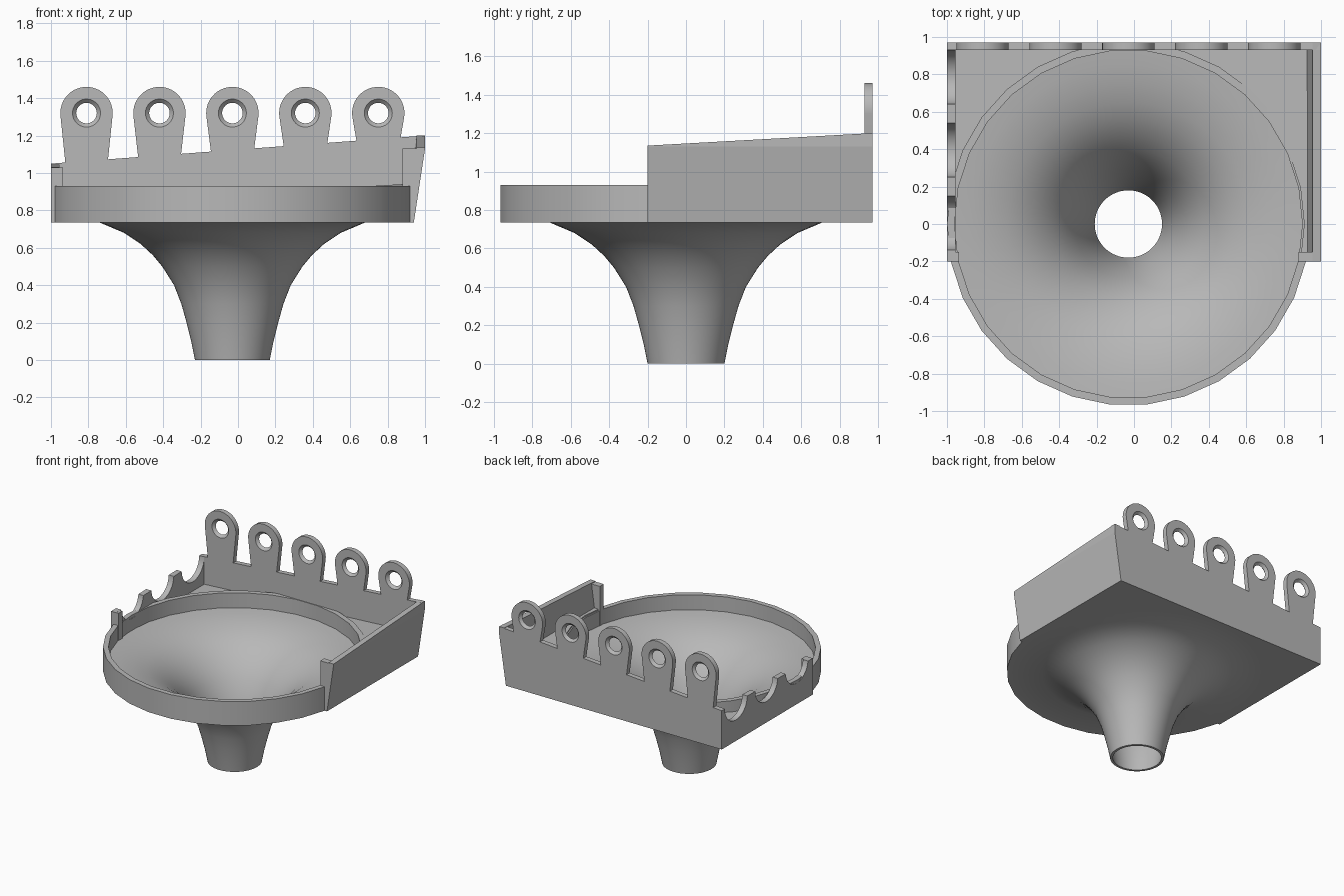
import bpy, bmesh, math
from mathutils import Vector

old = bpy.data.objects.get("Cube")
if old:
    bpy.data.objects.remove(old, do_unlink=True)

CX = -0.03                      # axis of the funnel
BASE, RIM = 0.735, 0.93         # underside of the tray and top of the rim
FRONT, BACK, WALL = -0.2, 0.97, 0.04

grey = bpy.data.materials.new("plain grey")
grey.use_nodes = True
colour = (0.48, 0.48, 0.48, 1)
grey.diffuse_color = colour
grey.node_tree.nodes["Principled BSDF"].inputs["Base Color"].default_value = colour


def make(name, bm):
    """Turn a bmesh into an object in the scene."""
    bmesh.ops.recalc_face_normals(bm, faces=bm.faces)
    mesh = bpy.data.meshes.new(name)
    bm.to_mesh(mesh)
    bm.free()
    mesh.materials.append(grey)
    obj = bpy.data.objects.new(name, mesh)
    bpy.context.collection.objects.link(obj)
    return obj


def loft(name, loops, ring=False):
    """Bridge equal loops; ring joins the last to the first, else cap the ends."""
    bm = bmesh.new()
    rows = [[bm.verts.new(p) for p in loop] for loop in loops]
    n = len(rows[0])
    pairs = list(zip(rows, rows[1:])) + ([(rows[-1], rows[0])] if ring else [])
    for a, b in pairs:
        for i in range(n):
            j = (i + 1) % n
            bm.faces.new((a[i], a[j], b[j], b[i]))
    if not ring:
        bm.faces.new(rows[0])
        bm.faces.new(rows[-1])
    return make(name, bm)


def circle(r, z, n):
    return [(CX + r * math.cos(math.tau * i / n), r * math.sin(math.tau * i / n), z)
            for i in range(n)]


def revolve(name, profile, n, ring=True):
    return loft(name, [circle(r, z, n) for r, z in profile], ring)


def extrude_y(name, outline, y0, y1):
    return loft(name, [[(x, y, z) for x, z in outline] for y in (y0, y1)])


def cut(obj, cutter):
    mod = obj.modifiers.new("cut", 'BOOLEAN')
    mod.operation, mod.solver, mod.object = 'DIFFERENCE', 'EXACT', cutter
    bpy.context.view_layer.objects.active = obj
    bpy.ops.object.modifier_apply(modifier=mod.name)
    bpy.data.objects.remove(cutter, do_unlink=True)


def smooth(obj):
    bpy.ops.object.select_all(action='DESELECT')
    obj.select_set(True)
    bpy.context.view_layer.objects.active = obj
    bpy.ops.object.shade_smooth_by_angle(angle=math.radians(30))


def top_z(x):
    """Sloping top edge of the back wall."""
    return 1.2 - 0.075 * (1 - x)


def floor_z(x):
    """Sloping floor in the corners of the tray."""
    return 0.83 + 0.06 * (x + 0.955)


# Flared funnel, outside then inside
outer = [(.2, 0), (.22, .1), (.245, .2), (.273, .3), (.312, .4), (.375, .5),
         (.425, .56), (.49, .62), (.58, .68), (.71, BASE), (.945, BASE)]
inner = [(.945, .81), (.85, .802), (.75, .785), (.65, .755), (.56, .715), (.47, .65),
         (.4, .58), (.34, .5), (.29, .4), (.25, .3), (.22, .2), (.197, .1), (.18, 0)]
smooth(revolve("funnel", outer + inner, 64))

# Round rim
smooth(revolve("rim", [(.97, BASE), (.97, RIM), (.93, RIM), (.93, BASE)], 30))

# Tray floor with the bowl cut away
floor = extrude_y("tray_floor", [(-1, BASE), (.94, BASE), (.96, floor_z(.96)),
                                 (-1, floor_z(-1))], FRONT, BACK)
cut(floor, revolve("bowl_cutter", [(.94, .5), (.94, 1.3)], 30, ring=False))

# Back wall
extrude_y("back_wall", [(-1, BASE), (.94, BASE), (1, 1.13), (1, top_z(1)),
                        (-1, top_z(-1))], BACK - WALL, BACK)

# Hanging tabs with holes flared on both sides
TAB_Z, TAB_R = 1.32, 0.14
for k in range(5):
    cx = CX + 0.39 * (k - 2)
    foot = top_z(cx) - 0.06
    arc = [(cx + TAB_R * math.cos(a), TAB_Z + TAB_R * math.sin(a))
           for a in (math.radians(-8 + 196 * i / 28) for i in range(29))]
    tab = extrude_y(f"hanging_tab_{k + 1}",
                    arc + [(cx - .108, foot), (cx + .108, foot)], BACK - WALL, BACK)
    loops = [[(cx + r * math.cos(math.tau * i / 30), y,
               TAB_Z + r * math.sin(math.tau * i / 30)) for i in range(30)]
             for r, y in ((.085, .92), (.055, .95), (.085, .98))]
    cut(tab, loft("hole_cutter", loops))
    smooth(tab)

# Leaning wall on the left
section = lambda y, top: [(.9, y, BASE), (.94, y, BASE), (1, y, 1.13),
                          (1, y, top), (.955, y, top)]
loft("left_wall", [section(FRONT, 1.135), section(BACK, 1.2)])
extrude_y("left_post", [(.88, BASE), (.94, BASE), (1, 1.13), (.88, 1.13)],
          FRONT, FRONT + 0.05)

# Upright wall on the right with scallops
right = loft("right_wall", [[(x, FRONT, BASE), (x, BACK, BASE), (x, BACK, 1.05),
                             (x, FRONT, 1.03)] for x in (-1, -.955)])
for cy in (0.005, 0.395, 0.785):
    loops = [[(x, cy + .145 * math.cos(math.tau * i / 30),
               1.05 + .145 * math.sin(math.tau * i / 30)) for i in range(30)]
             for x in (-1.05, -.9)]
    cut(right, loft("scallop_cutter", loops))
smooth(right)
extrude_y("right_post", [(-1, BASE), (-.935, BASE), (-.935, 1.03), (-1, 1.03)],
          FRONT, FRONT + 0.05)
